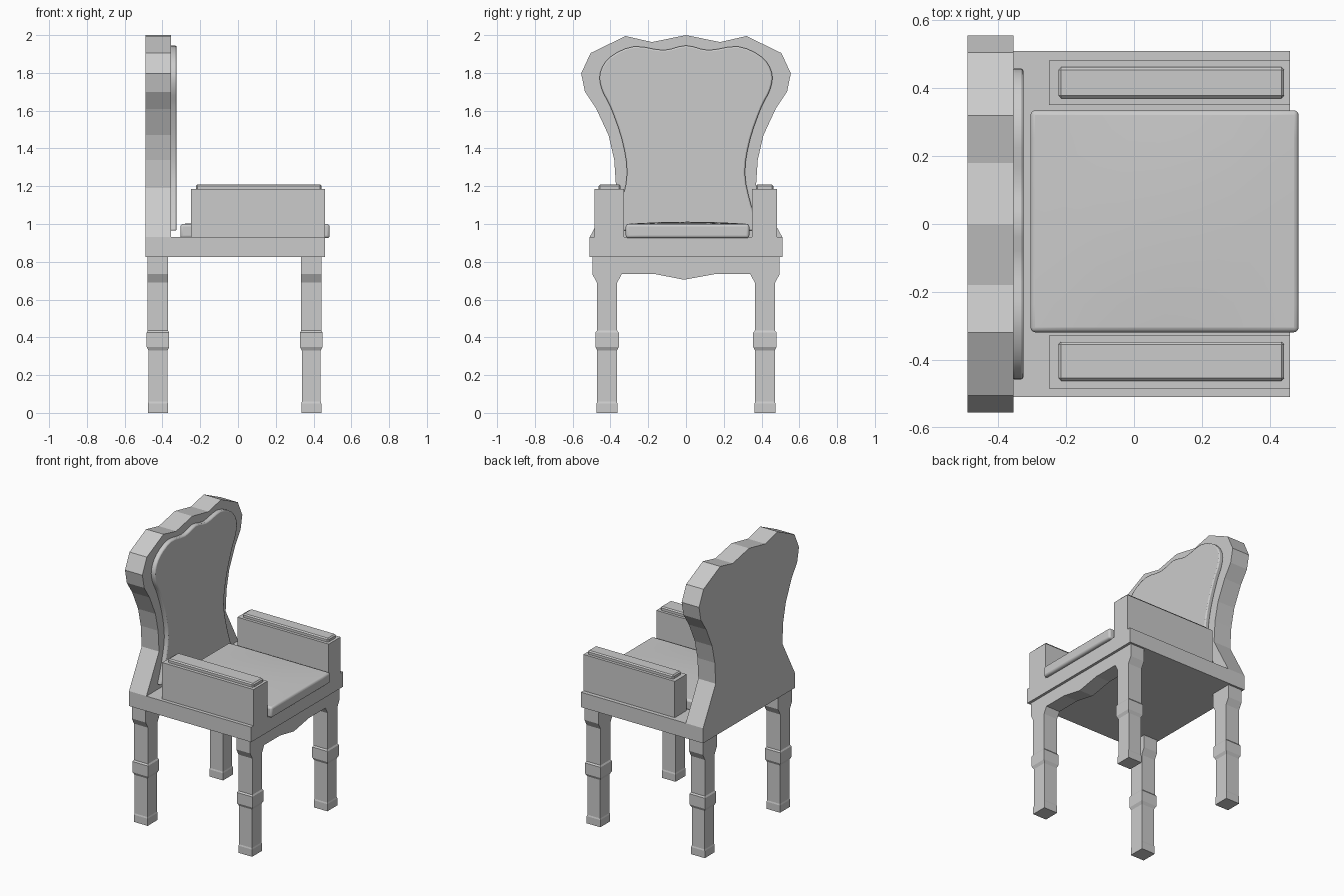
import bpy, bmesh, math
from mathutils import Vector

if "Cube" in bpy.data.objects:
    bpy.data.objects.remove(bpy.data.objects["Cube"])

grey = bpy.data.materials.new("light_grey")
grey.diffuse_color = (0.6, 0.6, 0.6, 1)
grey.use_nodes = True
grey.node_tree.nodes["Principled BSDF"].inputs["Base Color"].default_value = grey.diffuse_color


def finish(name, bm, bevel=0, segments=2, smooth=False):
    bmesh.ops.recalc_face_normals(bm, faces=bm.faces)
    mesh = bpy.data.meshes.new(name)
    bm.to_mesh(mesh)
    bm.free()
    mesh.materials.append(grey)
    ob = bpy.data.objects.new(name, mesh)
    bpy.context.collection.objects.link(ob)
    if bevel:
        mod = ob.modifiers.new("bevel", 'BEVEL')
        mod.width, mod.segments = bevel, segments
        mod.limit_method, mod.angle_limit = 'ANGLE', math.radians(40)
    if smooth:
        bpy.ops.object.select_all(action='DESELECT')
        ob.select_set(True)
        bpy.context.view_layer.objects.active = ob
        bpy.ops.object.shade_smooth_by_angle(angle=math.radians(30))
    return ob


def box(name, x, y, z, **kw):
    bm = bmesh.new()
    bmesh.ops.create_cube(bm, size=1)
    for v in bm.verts:
        v.co = [(r[0] + r[1]) / 2 + c * (r[1] - r[0]) for c, r in zip(v.co, (x, y, z))]
    return finish(name, bm, **kw)


def extrude_profile(name, pts, x0, x1, **kw):
    """Extrude a closed (y, z) outline along x."""
    bm = bmesh.new()
    face = bm.faces.new([bm.verts.new((x0, y, z)) for y, z in pts])
    new = bmesh.ops.extrude_face_region(bm, geom=[face])["geom"]
    bmesh.ops.translate(bm, vec=(x1 - x0, 0, 0),
                        verts=[v for v in new if isinstance(v, bmesh.types.BMVert)])
    return finish(name, bm, **kw)


def mirrored(half):
    """Half outline from top centre to bottom right, made whole."""
    return half + [(-y, z) for y, z in reversed(half) if y > 0]


def curved(pts, steps=3):
    """Catmull-Rom smoothing of an open outline."""
    out = []
    p = [Vector((-pts[1][0], pts[1][1]))] + [Vector(q) for q in pts] + [Vector(pts[-1])]
    for a, b, c, d in zip(p, p[1:], p[2:], p[3:]):
        for i in range(steps):
            t = i / steps
            q = 0.5 * (2 * b + (c - a) * t + (2 * a - 5 * b + 4 * c - d) * t * t
                       + (3 * b - a - 3 * c + d) * t ** 3)
            out.append((max(q.x, 0), q.y))
    return out + [pts[-1]]


# Seat frame
box("seat_frame", (-0.49, 0.46), (-0.51, 0.51), (0.825, 0.93))

# Scalloped backrest
back = [(0, 2.0), (0.18, 1.963), (0.32, 1.995), (0.505, 1.905), (0.555, 1.797),
        (0.535, 1.70), (0.475, 1.61), (0.41, 1.47), (0.38, 1.34), (0.37, 1.19),
        (0.51, 0.93)]
extrude_profile("backrest", mirrored(back), -0.49, -0.355)

# Upholstered panel on the backrest
panel = [(0, 1.945), (0.12, 1.92), (0.275, 1.94), (0.40, 1.885), (0.455, 1.80),
         (0.445, 1.71), (0.40, 1.62), (0.34, 1.45), (0.312, 1.27), (0.345, 1.10),
         (0.39, 0.965)]
extrude_profile("back_panel", mirrored(curved(panel)), -0.36, -0.325,
                bevel=0.008, smooth=True)

# Armrests with pads
for side, y, py in (("left", (-0.485, -0.328), (-0.462, -0.347)),
                    ("right", (0.35, 0.482), (0.37, 0.462))):
    box(side + "_armrest", (-0.25, 0.46), y, (0.93, 1.185))
    box(side + "_arm_pad", (-0.223, 0.442), py, (1.175, 1.21), bevel=0.008, segments=1)

# Seat cushion with a slightly crowned top
bm = bmesh.new()
n = 8
bmesh.ops.create_grid(bm, x_segments=n, y_segments=n, size=1)
new = bmesh.ops.extrude_face_region(bm, geom=bm.faces[:])["geom"]
top = {v for v in new if isinstance(v, bmesh.types.BMVert)}
for v in bm.verts:
    u, w = v.co.x, v.co.y
    z = 1.0 + 0.012 * (1 - u * u) * (1 - w * w) if v in top else 0.925
    v.co = (0.09 + 0.395 * u, 0.008 + 0.327 * w, z)
finish("seat_cushion", bm, bevel=0.014, segments=3, smooth=True)

# Legs: (height, half width x, half width y) rings
rings = [(0, .053, .055), (.05, .053, .055), (.06, .05, .052), (.33, .05, .052),
         (.35, .06, .062), (.425, .06, .062), (.435, .054, .054), (.69, .054, .054),
         (.735, .054, .078), (.83, .054, .078)]
for row, cx in (("back", -0.424), ("front", 0.388)):
    for side, cy in (("left", -0.418), ("right", 0.418)):
        bm = bmesh.new()
        loops = [[bm.verts.new((cx + sx * hx, cy + sy * hy, z))
                  for sx, sy in ((-1, -1), (1, -1), (1, 1), (-1, 1))]
                 for z, hx, hy in rings]
        for a, b in zip(loops, loops[1:]):
            for i in range(4):
                j = (i + 1) % 4
                bm.faces.new((a[i], a[j], b[j], b[i]))
        bm.faces.new(loops[0][::-1])
        bm.faces.new(loops[-1])
        finish(f"{row}_{side}_leg", bm)

# Scalloped apron between the front legs
apron = [(0.345, 0.83), (0.345, 0.735), (0.155, 0.735), (-0.01, 0.705),
         (-0.165, 0.735), (-0.345, 0.735), (-0.345, 0.83)]
extrude_profile("front_apron", apron, 0.334, 0.442)
